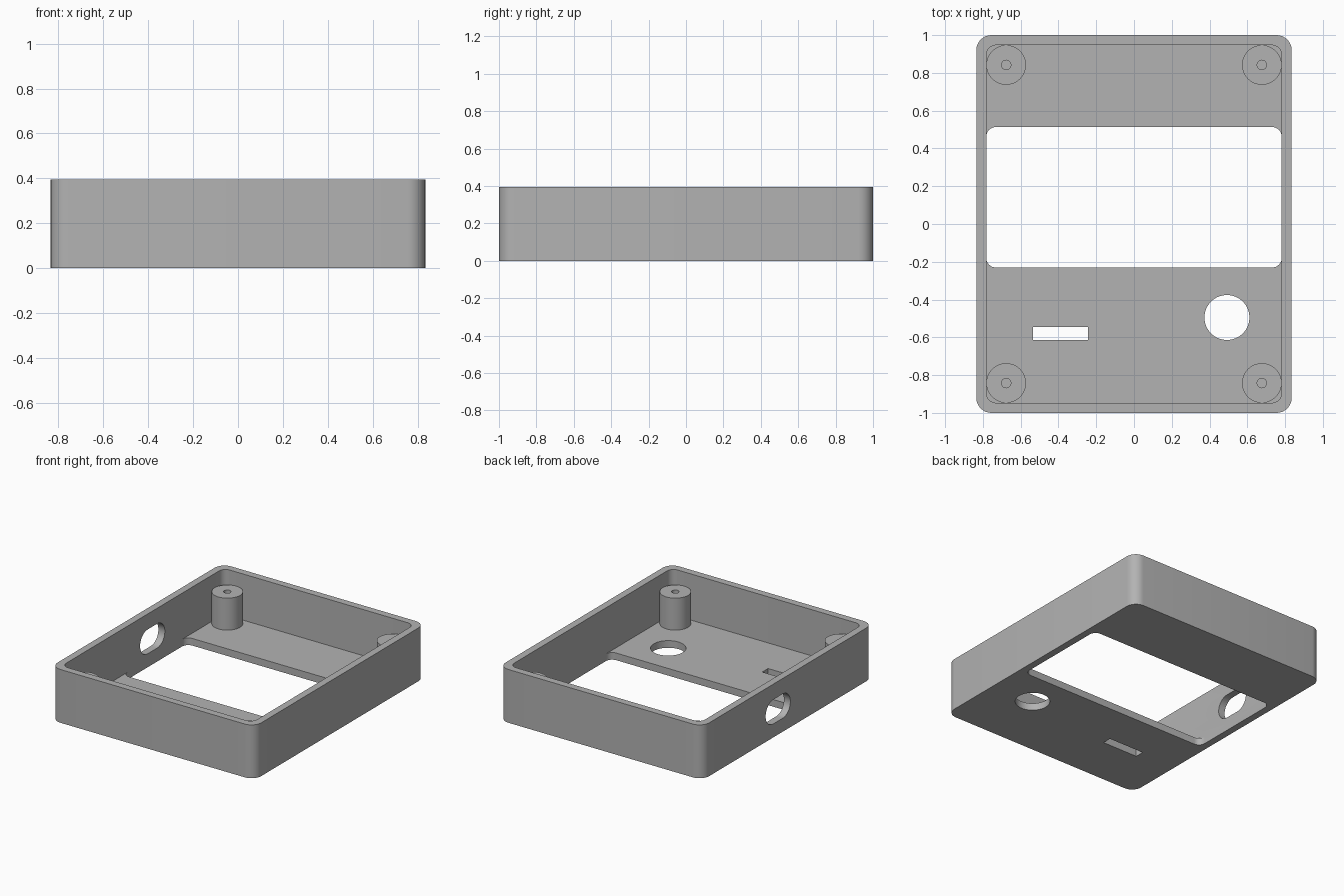
import bpy
import bmesh
from math import cos, sin, pi
from mathutils import Matrix, Vector

old = bpy.data.objects.get("Cube")
if old:
    bpy.data.objects.remove(old, do_unlink=True)

# Overall sizes
HALF_X, HALF_Y, HEIGHT = 0.835, 1.0, 0.395
WALL = 0.053
IN_X, IN_Y = HALF_X - WALL, HALF_Y - WALL
POST_R, POST_TOP, SCREW_R = 0.105, 0.29, 0.025

grey = bpy.data.materials.new("plain grey")
grey.use_nodes = True
colour = (0.45, 0.45, 0.45, 1)
grey.diffuse_color = colour
grey.node_tree.nodes["Principled BSDF"].inputs["Base Color"].default_value = colour


def make_object(name, bm):
    bmesh.ops.recalc_face_normals(bm, faces=bm.faces)
    mesh = bpy.data.meshes.new(name)
    bm.to_mesh(mesh)
    bm.free()
    mesh.materials.append(grey)
    obj = bpy.data.objects.new(name, mesh)
    bpy.context.collection.objects.link(obj)
    return obj


def activate(obj):
    bpy.ops.object.select_all(action='DESELECT')
    obj.select_set(True)
    bpy.context.view_layer.objects.active = obj


def rounded_block(name, half_w, half_h, radius, low, high, steps=8):
    """Rounded rectangle in XY, raised from low to high."""
    bm = bmesh.new()
    points = []
    for k, (sx, sy) in enumerate([(1, 1), (-1, 1), (-1, -1), (1, -1)]):
        cx, cy = sx * (half_w - radius), sy * (half_h - radius)
        for i in range(steps + 1 if radius else 1):
            a = (k + i / steps) * pi / 2
            points.append((cx + radius * cos(a), cy + radius * sin(a), low))
    face = bm.faces.new([bm.verts.new(p) for p in points])
    bmesh.ops.remove_doubles(bm, verts=bm.verts, dist=1e-5)
    raised = bmesh.ops.extrude_face_region(bm, geom=list(bm.faces))["geom"]
    bmesh.ops.translate(bm, vec=(0, 0, high - low),
                        verts=[v for v in raised if isinstance(v, bmesh.types.BMVert)])
    return make_object(name, bm)


def cut(target, cutter):
    cutter.hide_render = True
    bpy.context.view_layer.update()
    mod = target.modifiers.new("opening", 'BOOLEAN')
    mod.operation = 'DIFFERENCE'
    mod.solver = 'EXACT'
    mod.object = cutter
    activate(target)
    bpy.ops.object.modifier_apply(modifier=mod.name)
    bpy.data.objects.remove(cutter, do_unlink=True)


# Open tray with rounded corners
case = rounded_block("case_shell", HALF_X, HALF_Y, 0.08, 0, HEIGHT)
cut(case, rounded_block("cavity", IN_X, IN_Y, 0.053, WALL, 1))

# Display window, round knob hole and small slot through the floor
window = rounded_block("window_cutter", IN_X, 0.3715, 0.05, -0.2, 0.12)
window.location.y = 0.1415
cut(case, window)
knob = rounded_block("knob_cutter", 0.119, 0.119, 0.119, -0.2, 0.2, 16)
knob.location = (0.492, -0.495, 0)
cut(case, knob)
slot = rounded_block("slot_cutter", 0.146, 0.034, 0, -0.2, 0.2)
slot.location = (-0.389, -0.58, 0)
cut(case, slot)

# Oblong cable opening through one long wall
port = rounded_block("port_cutter", 0.09, 0.145, 0.09, -0.2, 0.2, 12)
port.matrix_world = (Matrix.Translation((-HALF_X, 0.115, 0.19))
                     @ Matrix.Rotation(pi / 2, 4, 'Y'))
cut(case, port)

# Corner screw posts, each with a blind hole
profile = [(POST_R, WALL), (POST_R, POST_TOP), (SCREW_R, POST_TOP), (SCREW_R, WALL + 0.002),
           (0, WALL + 0.002)]
posts = []
for depth, sy in (("front", -1), ("back", 1)):
    for side, sx in (("right", -1), ("left", 1)):
        bm = bmesh.new()
        verts = [bm.verts.new((r, 0, z)) for r, z in profile]
        edges = [bm.edges.new(pair) for pair in zip(verts, verts[1:])]
        bmesh.ops.spin(bm, geom=verts + edges, cent=(0, 0, 0), axis=(0, 0, 1),
                       angle=2 * pi, steps=48)
        bmesh.ops.remove_doubles(bm, verts=bm.verts, dist=1e-5)
        post = make_object(f"{depth}_{side}_screw_post", bm)
        post.location = Vector((sx * (IN_X - POST_R), sy * (IN_Y - POST_R), 0))
        posts.append(post)

# Smooth rounded surfaces, keeping corners crisp
for obj in [case] + posts:
    activate(obj)
    bpy.ops.object.shade_smooth_by_angle(angle=pi / 6)
